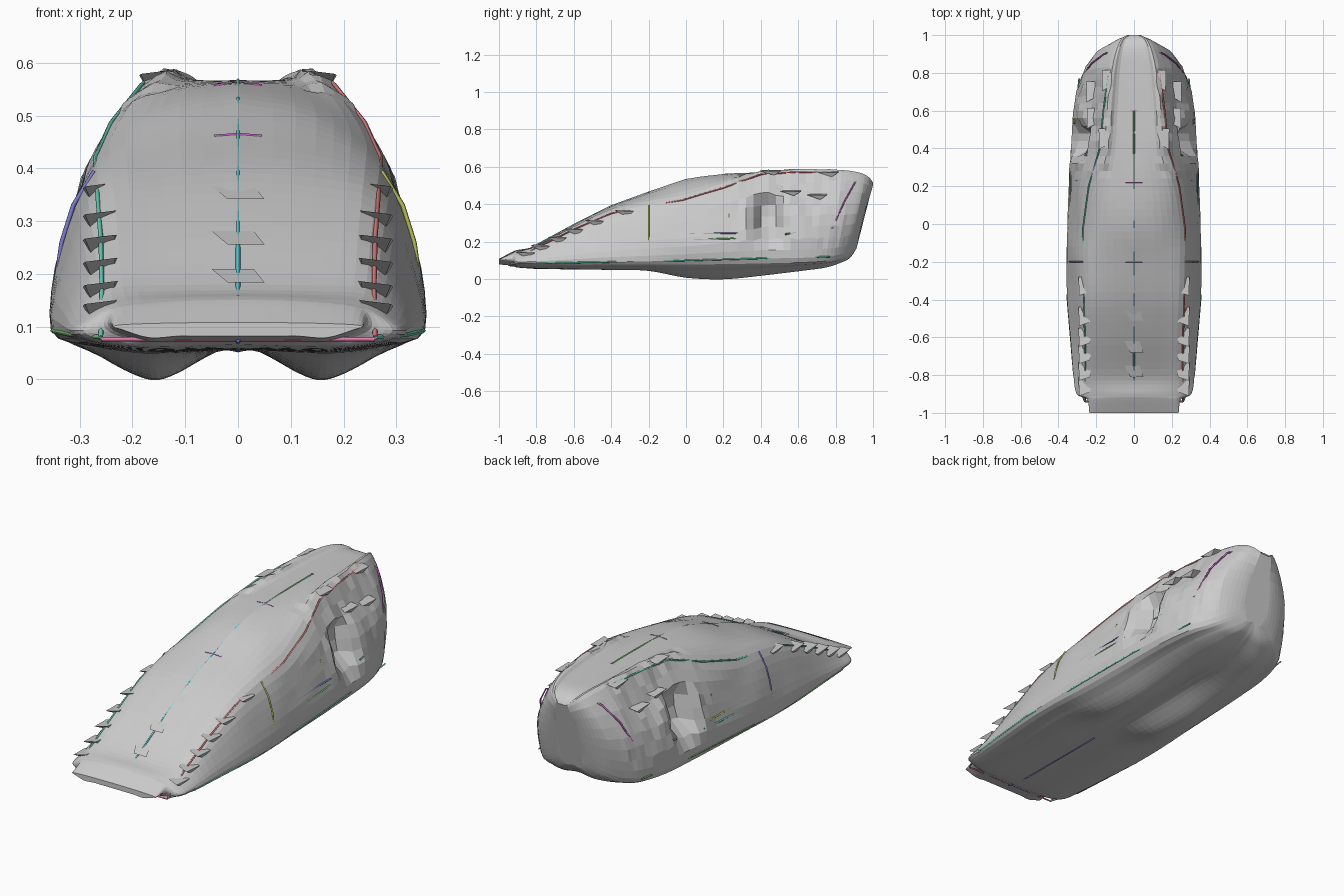
import bpy, bmesh, math, random

if "Cube" in bpy.data.objects:
    bpy.data.objects.remove(bpy.data.objects["Cube"])

random.seed(4)

def spline(rows, u):
    """Catmull-Rom through tuples, u in 0..len-1"""
    n = len(rows) - 1
    i = min(int(u), n - 1)
    t = u - i
    a, b, c, d = (rows[max(0, min(n, k))] for k in (i - 1, i, i + 1, i + 2))
    return [0.5 * (2*q + (r - p)*t + (2*p - 5*q + 4*r - s)*t*t + (3*q - p - 3*r + s)*t**3)
            for p, q, r, s in zip(a, b, c, d)]

def make(name, bm):
    bmesh.ops.recalc_face_normals(bm, faces=bm.faces)
    me = bpy.data.meshes.new(name)
    bm.to_mesh(me)
    bm.free()
    ob = bpy.data.objects.new(name, me)
    bpy.context.collection.objects.link(ob)
    return ob

# Stations: y, belt half width, belt z, edge half width, edge z, ridge z, keel bulge z, keel centre z
KEYS = [
    (-1.00, .222, .095, .215, .104, .108, .082, .082),
    (-0.93, .235, .092, .222, .135, .145, .072, .072),
    (-0.90, .300, .086, .230, .142, .156, .062, .064),
    (-0.80, .318, .085, .242, .172, .180, .056, .058),
    (-0.60, .335, .088, .252, .268, .292, .052, .056),
    (-0.40, .352, .092, .262, .352, .392, .050, .055),
    (-0.20, .354, .095, .268, .398, .465, .045, .055),
    (0.00, .345, .100, .268, .425, .533, .010, .052),
    (0.20, .338, .105, .235, .490, .560, .002, .052),
    (0.40, .330, .110, .180, .558, .566, .020, .055),
    (0.60, .318, .113, .160, .572, .566, .043, .056),
    (0.80, .285, .120, .138, .570, .564, .062, .074),
    (0.91, .228, .135, .112, .558, .560, .088, .098),
    (0.97, .160, .170, .082, .537, .542, .115, .125),
    (1.00, .060, .220, .035, .505, .512, .165, .170),
]
STEPS = 5

def half_section(k):
    y, w, zw, we, ze, zt, zb, zc = k
    bulge = .018 + .032 * max(0, min(1, (y + .3) / .6))
    if y > .95:
        bulge *= max(.2, (1 - y) / .05)
    pts = [(0, zt), (we * .55, zt + (ze - zt) * .25), (we, ze),
           ((we + w) / 2 + bulge, (ze + zw) / 2), (w, zw),
           (w * .76, zb * .5 + zw * .4), (w * .52, zb), (w * .37, zb + (zc - zb) * .1),
           (w * .12, zc), (0, zc)]
    out = []
    for i in range(37):
        x, z = spline(pts, i / 4)
        out.append((max(x, 0), z))
    out[0], out[-1] = (0, zt), (0, zc)
    return out

def shape(x, y, z):
    """Side pocket, sill dent, tail trough, raked rear and tail groove"""
    s = max(0, (y - .6) / .4)
    y -= .13 * s * max(0, 1 - z / .5)
    pocket = math.exp(-((y - .44) / .075) ** 4 - ((z - .32) / .105) ** 4)
    sill = math.exp(-((y - .12) / .2) ** 4 - ((z - .30) / .08) ** 4)
    if x > .12:
        trough = math.exp(-((y - .62) / .16) ** 4 - ((x - .215) / .035) ** 2)
        x -= .095 * pocket + .012 * sill
        z -= .04 * trough * (z > .4)
    if y > .8:
        y -= .03 * math.exp(-(x / .05) ** 2 - ((z - .32) / .12) ** 4) * s
    return x, y, z

# Lofted body shell
bm = bmesh.new()
rings = []
for i in range((len(KEYS) - 1) * STEPS + 1):
    k = spline(KEYS, i / STEPS)
    half = []
    for x, z in half_section(k):
        x, y, z = shape(x, k[0], z)
        if .25 < y < .85 and x > .12 and z > .18:
            x += random.uniform(-.006, .006)
            z += random.uniform(-.006, .006)
        half.append((x, y, z))
    loop = half + [(-x, y, z) for x, y, z in half[-2:0:-1]]
    rings.append([bm.verts.new(p) for p in loop])
for a, b in zip(rings, rings[1:]):
    for j in range(len(a)):
        m = (j + 1) % len(a)
        bm.faces.new((a[j], a[m], b[m], b[j]))
bm.faces.new(rings[0])
bm.faces.new(rings[-1])
make("body_shell", bm)

# Small shard with a flat top, sinking into the body
def wedge(bm, c, sx, sy, sz):
    x, y, z = c
    p = [(x - sx, y + sy, z), (x + sx, y + sy, z - abs(sx) * .3), (x + sx * .9, y - sy, z - abs(sx) * .2),
         (x - sx * .7, y - sy * .6, z), (x - sx * .6, y + sy * .3, z - sz), (x + sx * .5, y + sy * .3, z - sz)]
    v = [bm.verts.new(q) for q in p]
    for f in ((0, 1, 2, 3), (3, 2, 5, 4), (0, 3, 4), (1, 5, 2), (0, 4, 5, 1)):
        bm.faces.new([v[i] for i in f])

for side, name in ((1, "right"), (-1, "left")):
    # Stepped serrations along the front edges
    bm = bmesh.new()
    for y, z in ((-.86, .150), (-.78, .186), (-.69, .230), (-.60, .274), (-.49, .320), (-.33, .373)):
        wedge(bm, (side * .258, y, z), side * .036, .05, .04)
    make("edge_steps_" + name, bm)
    # Roof shards near the rear
    bm = bmesh.new()
    for x, y, z in ((.162, .45, .584), (.145, .76, .576), (.225, .56, .475), (.228, .70, .455)):
        wedge(bm, (side * x, y, z), side * .025, .055, .03)
    make("roof_shards_" + name, bm)

# Centre louvres on the sloping front
bm = bmesh.new()
for y, z in ((-.48, .362), (-.65, .276), (-.78, .204)):
    v = [bm.verts.new(p) for p in ((-.05, y + .03, z + .005), (.03, y + .03, z + .005),
                                   (.05, y - .03, z - .020), (-.02, y - .03, z - .020))]
    bm.faces.new(v)
make("centre_louvres", bm)

# Coloured seam strips
def strip(name, pts, col, r=.0045):
    cu = bpy.data.curves.new(name, 'CURVE')
    cu.dimensions = '3D'
    cu.bevel_depth = r
    cu.bevel_resolution = 0
    cu.use_fill_caps = True
    sp = cu.splines.new('POLY')
    sp.points.add(len(pts) - 1)
    for q, p in zip(sp.points, pts):
        q.co = (*p, 1)
    mat = bpy.data.materials.new(name + "_paint")
    mat.diffuse_color = (*col, 1)
    mat.use_nodes = True
    mat.node_tree.nodes["Principled BSDF"].inputs["Base Color"].default_value = mat.diffuse_color
    cu.materials.append(mat)
    ob = bpy.data.objects.new(name, cu)
    bpy.context.collection.objects.link(ob)

RED, TEAL, CYAN, PINK = (.7, .2, .2), (.15, .65, .5), (.1, .6, .65), (.75, .2, .4)
OLIVE, INDIGO, GREEN, PURPLE = (.5, .55, .1), (.2, .2, .6), (.2, .5, .2), (.6, .15, .6)

strip("front_bar", [(-.26, -.94, .076), (.26, -.94, .076)], PINK)
strip("ridge_front", [(0, -.83, .165), (0, -.6, .29), (0, -.4, .39), (0, -.2, .463), (0, 0, .531), (0, .22, .56)], CYAN)
strip("ridge_rear", [(0, .22, .56), (0, .4, .566), (0, .6, .566)], GREEN)
strip("keel_seam", [(0, -.95, .074), (0, -.8, .058), (0, -.3, .055)], INDIGO)
strip("tail_seam", [(0, .89, .22), (0, .93, .33), (0, .965, .43)], INDIGO)
for i, (y, z) in enumerate(((-.2, .464), (.22, .56), (.6, .565))):
    strip(f"ridge_cross_{i}", [(-.045, y, z - .003), (0, y, z), (.045, y, z - .003)], PURPLE, .003)

# Paired side strips: name, right colour, left colour, right-hand path
PAIRS = [
    ("edge_strip", RED, TEAL, [(.26, -.94, .08), (.258, -.8, .168), (.26, -.6, .266), (.266, -.4, .351), (.27, -.02, .422),
                               (.24, .2, .488), (.182, .4, .56), (.162, .6, .572), (.137, .8, .57)]),
    ("lower_strip", TEAL, GREEN, [(.26, -.94, .08), (.318, -.8, .085), (.352, -.4, .092), (.345, 0, .1), (.330, .4, .111), (.29, .77, .12)]),
    ("door_front", OLIVE, INDIGO, [(.347, -.2, .17), (.334, -.2, .26), (.312, -.2, .33), (.272, -.2, .395)]),
    ("door_rear", OLIVE, TEAL, [(.323, .23, .25), (.302, .23, .35)]),
    ("door_sill", INDIGO, OLIVE, [(.334, -.04, .24), (.331, .12, .245), (.332, .28, .245)]),
    ("side_crease", GREEN, TEAL, [(.342, -.12, .205), (.34, .2, .215), (.332, .33, .22)]),
    ("rear_crease", GREEN, OLIVE, [(.318, .53, .24), (.308, .6, .25)]),
    ("tail_arc", PURPLE, PURPLE, [(.06, .93, .55), (.16, .9, .51), (.225, .85, .42), (.272, .78, .27)]),
]
for name, right, left, path in PAIRS:
    strip(name + "_right", path, right)
    strip(name + "_left", [(-x, y, z) for x, y, z in path], left)
